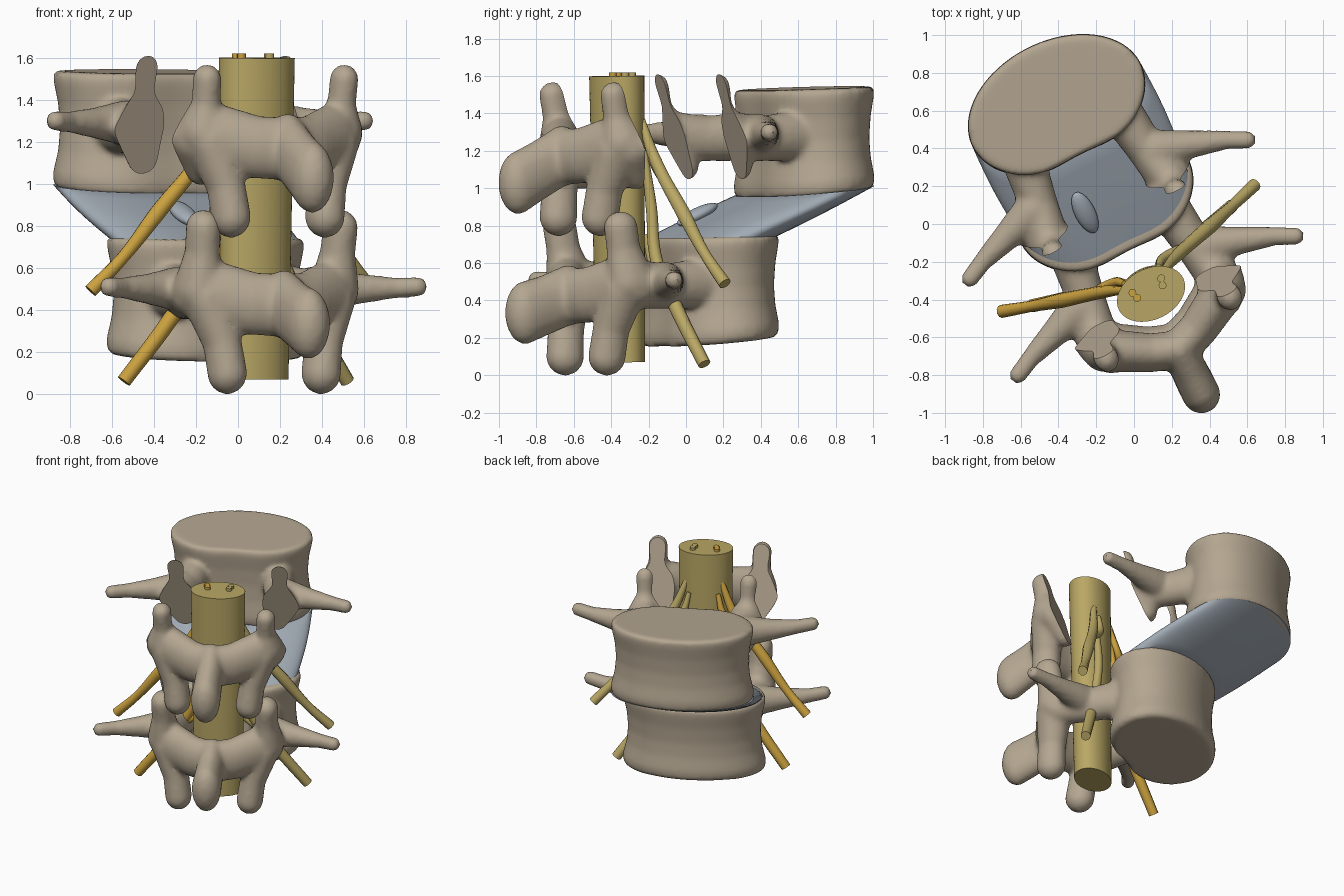
import bpy, bmesh, math
from mathutils import Matrix, Vector

cube = bpy.data.objects.get("Cube")
if cube:
    bpy.data.objects.remove(cube)

# Parts are made symmetric about local x = 0, then turned into place
PLACE = Matrix.Translation((-0.076, -0.038, 0)) @ Matrix.Rotation(math.radians(26.57), 4, 'Z')
BODY_Y = 0.176
SLIP = Vector((0, 0.57, 0.79))
ARCH_SHIFT = Vector((0, -0.04, 0.745))


def material(name, rgb):
    m = bpy.data.materials.new(name)
    m.use_nodes = True
    m.diffuse_color = (*rgb, 1)
    m.node_tree.nodes["Principled BSDF"].inputs["Base Color"].default_value = (*rgb, 1)
    return m


BONE = material("bone", (0.46, 0.385, 0.285))
DISC = material("disc_blue_grey", (0.37, 0.42, 0.475))
CORD = material("cord_khaki", (0.49, 0.39, 0.13))
NERVE = material("nerve_orange", (0.6, 0.36, 0.05))

# Unit ball reused for every blob
ball = bmesh.new()
bmesh.ops.create_uvsphere(ball, u_segments=14, v_segments=9, radius=1)
ball.verts.index_update()
BALL_POINTS = [v.co.copy() for v in ball.verts]
BALL_FACES = [[v.index for v in f.verts] for f in ball.faces]
ball.free()


def make_object(name, bm, mat):
    bmesh.ops.recalc_face_normals(bm, faces=bm.faces)
    mesh = bpy.data.meshes.new(name)
    bm.to_mesh(mesh)
    bm.free()
    mesh.materials.append(mat)
    ob = bpy.data.objects.new(name, mesh)
    bpy.context.collection.objects.link(ob)
    return ob


def finish(ob, angle=40):
    ob.matrix_world = PLACE @ ob.matrix_world
    bpy.ops.object.select_all(action='DESELECT')
    ob.select_set(True)
    bpy.context.view_layer.objects.active = ob
    bpy.ops.object.shade_smooth_by_angle(angle=math.radians(angle))


def bake(ob):
    deps = bpy.context.evaluated_depsgraph_get()
    mesh = bpy.data.meshes.new_from_object(ob.evaluated_get(deps))
    ob.modifiers.clear()
    ob.data = mesh


def blob(bm, centre, size):
    mat = Matrix.Translation(centre) @ Matrix.Diagonal((*size, 1))
    verts = [bm.verts.new(mat @ p) for p in BALL_POINTS]
    for face in BALL_FACES:
        bm.faces.new([verts[i] for i in face])


def limb(bm, points, stretch=(1, 1, 1), sides=(1, -1)):
    """Chain of overlapping blobs; each point is x, y, z, radius."""
    for side in sides:
        for p, q in zip(points, points[1:]):
            p, q = Vector(p), Vector(q)
            steps = max(2, int((q - p).length / 0.03))
            for i in range(steps + 1):
                c = p.lerp(q, i / steps)
                blob(bm, (side * c[0], c[1], c[2]), [c[3] * s for s in stretch])


def outline(scale, count=64):
    """Kidney-shaped outline with a shallow notch at the rear."""
    for i in range(count):
        t = 2 * math.pi * i / count
        x, y = 0.49 * math.cos(t), 0.335 * math.sin(t)
        if y < 0:
            y += 0.05 * math.exp(-(x / 0.2) ** 2)
        yield x * scale, y * scale


def loft(bm, rings):
    """Closed loft; each ring is y centre, height, tilt, scale."""
    loops = []
    for yc, z, tilt, scale in rings:
        loops.append([bm.verts.new((x, y + yc, z + tilt * y)) for x, y in outline(scale)])
    for a, b in zip(loops, loops[1:]):
        for i in range(len(a)):
            j = (i + 1) % len(a)
            bm.faces.new((a[i], a[j], b[j], b[i]))
    bm.faces.new(loops[0][::-1])
    bm.faces.new(loops[-1])


def vertebra(name, slipped):
    bm = bmesh.new()
    # Waisted body
    loft(bm, [(BODY_Y, z, t, s) for z, t, s in (
        (0.18, 0.1, 0.96), (0.2, 0.1, 1.01), (0.25, 0.09, 1.02), (0.36, 0.07, 0.965),
        (0.47, 0.05, 0.945), (0.59, 0.04, 0.965), (0.69, 0.04, 1.01), (0.73, 0.04, 1.015),
        (0.745, 0.04, 0.98))])
    # Pedicle and the side mass behind it
    limb(bm, [(0.29, -0.02, 0.49, 0.13), (0.32, -0.25, 0.475, 0.115), (0.36, -0.45, 0.49, 0.13)],
         (0.9, 1, 1.05))
    # Transverse process
    limb(bm, [(0.36, -0.27, 0.5, 0.11), (0.55, -0.33, 0.5, 0.075),
              (0.72, -0.39, 0.505, 0.052), (0.82, -0.44, 0.51, 0.05)])
    # Upper joint process, shorter and thinner on the slipped bone
    drop, thin = (0.045, 0.82) if slipped else (0, 1)
    limb(bm, [(0.36, -0.47, 0.5, 0.125), (0.36, -0.51, 0.67 - drop, 0.088 * thin),
              (0.365, -0.53, 0.79 - drop * thin, 0.088 * thin)], (0.95, 1.08, 1))
    # Lower joint process
    limb(bm, [(0.33, -0.5, 0.45, 0.125), (0.27, -0.54, 0.25, 0.1), (0.25, -0.555, 0.1, 0.103)],
         (0.92, 1.02, 1))
    if slipped:
        # Thick bridge below the pedicle, where the bone breaks
        limb(bm, [(0.36, -0.43, 0.47, 0.13), (0.32, -0.38, 0.33, 0.082)])
    # Lamina and spinous process
    limb(bm, [(0.3, -0.52, 0.47, 0.115), (0.14, -0.61, 0.43, 0.105), (0, -0.66, 0.42, 0.105)],
         (1, 1, 1.45))
    sag = 0.05 if slipped else 0
    limb(bm, [(0, -0.66, 0.43, 0.105), (0, -0.8, 0.375 - sag / 2, 0.105),
              (0, -0.92, 0.335 - sag, 0.11)], (0.95, 1, 1.55), (1,))
    ob = make_object(name, bm, BONE)
    remesh = ob.modifiers.new("fuse", 'REMESH')
    remesh.mode = 'VOXEL'
    remesh.voxel_size = 0.017
    smooth = ob.modifiers.new("soften", 'SMOOTH')
    smooth.factor = 0.5
    smooth.iterations = 7
    bake(ob)
    if not ob.data.materials:
        ob.data.materials.append(BONE)
    return ob


# Lower vertebra, whole
finish(vertebra("lower_vertebra", False))

# Upper vertebra, split by a leaning fracture plane
whole = vertebra("unsplit_vertebra", True)
tilt = math.radians(16.4)
bm = bmesh.new()
bmesh.ops.create_cube(bm, size=1, matrix=(
    Matrix.Translation((0, -0.455, 0.615)) @ Matrix.Rotation(tilt, 4, 'X')
    @ Matrix.Translation((0, -0.7, 0)) @ Matrix.Diagonal((1.12, 1.4, 2.2, 1))))
cutter = make_object("fracture_cutter", bm, BONE)
cutter.hide_render = True
for name, operation, shift in (("upper_vertebra_front", 'DIFFERENCE', SLIP),
                               ("upper_rear_arch", 'INTERSECT', ARCH_SHIFT)):
    part = bpy.data.objects.new(name, whole.data.copy())
    bpy.context.collection.objects.link(part)
    cut = part.modifiers.new("fracture", 'BOOLEAN')
    cut.operation = operation
    cut.solver = 'EXACT'
    cut.object = cutter
    bake(part)
    part.data.transform(Matrix.Translation(shift))
    finish(part)
bpy.data.objects.remove(cutter)
bpy.data.objects.remove(whole)

# Disc sheared between the two bodies
bm = bmesh.new()
rings = []
for i in range(9):
    f = i / 8
    rings.append((BODY_Y + SLIP.y * f, 0.73 + 0.255 * f, 0.04 + 0.06 * f,
                  0.97 + 0.045 * f + 0.03 * math.sin(math.pi * f)))
loft(bm, rings)
finish(make_object("slipped_disc", bm, DISC))

# Small bulge on the rear slope of the disc
bm = bmesh.new()
bmesh.ops.create_uvsphere(bm, u_segments=20, v_segments=12, radius=1, matrix=(
    Matrix.Translation((-0.12, 0.17, 0.86)) @ Matrix.Rotation(0.42, 4, 'X')
    @ Matrix.Diagonal((0.055, 0.13, 0.035, 1))))
finish(make_object("disc_bulge", bm, DISC))

# Oval cord sheath, narrowing downward and leaning slightly
bm = bmesh.new()
bmesh.ops.create_cone(bm, cap_ends=True, segments=48, radius1=0.89, radius2=1, depth=1.53, matrix=(
    Matrix.Translation((0, -0.36, 0.835)) @ Matrix.Rotation(0.015, 4, 'X')
    @ Matrix.Diagonal((0.19, 0.135, 1, 1))))
finish(make_object("cord_sheath", bm, CORD))


def tube(name, points, radius, mat, side):
    """Rounded tube; each point is x, y, z, relative radius."""
    curve = bpy.data.curves.new(name, 'CURVE')
    curve.dimensions = '3D'
    curve.bevel_depth = radius
    curve.bevel_resolution = 3
    curve.use_fill_caps = True
    spline = curve.splines.new('BEZIER')
    spline.bezier_points.add(len(points) - 1)
    for bp, (x, y, z, r) in zip(spline.bezier_points, points):
        bp.co = (side * x, y, z)
        bp.radius = r
        bp.handle_left_type = bp.handle_right_type = 'AUTO'
    curve.materials.append(mat)
    ob = bpy.data.objects.new(name, curve)
    bpy.context.collection.objects.link(ob)
    ob.matrix_world = PLACE


NERVES = {
    "upper_nerve": [(0.12, -0.29, 1.38, 0.6), (0.22, -0.25, 1.15, 1), (0.44, -0.19, 0.86, 1.2),
                    (0.6, -0.145, 0.65, 0.9), (0.75, -0.1, 0.49, 1.05)],
    "upper_nerve_root": [(0.1, -0.26, 1.3, 0.5), (0.15, -0.23, 1.15, 0.8), (0.27, -0.23, 1.05, 0.8)],
    "lower_nerve": [(0.12, -0.27, 1.2, 0.6), (0.15, -0.24, 0.9, 0.9), (0.21, -0.24, 0.62, 1),
                    (0.38, -0.2, 0.35, 1.15), (0.595, -0.145, 0.06, 1.05)],
    "lower_nerve_root": [(0.1, -0.25, 0.75, 0.5), (0.15, -0.23, 0.6, 0.8), (0.27, -0.23, 0.5, 0.8)],
}
for side, word, mat in ((1, "left", CORD), (-1, "right", NERVE)):
    for name, points in NERVES.items():
        tube(word + "_" + name, points, 0.033, mat, side)
    # Cut root ends showing on top of the sheath
    for k, dy in enumerate((-0.018, 0.018)):
        x, y = 0.075 + 0.01 * k, -0.34 + dy
        tube(word + "_root_end_" + str(k), [(x, y, 1.5, 1), (x, y, 1.62, 1)], 0.021, mat, side)
